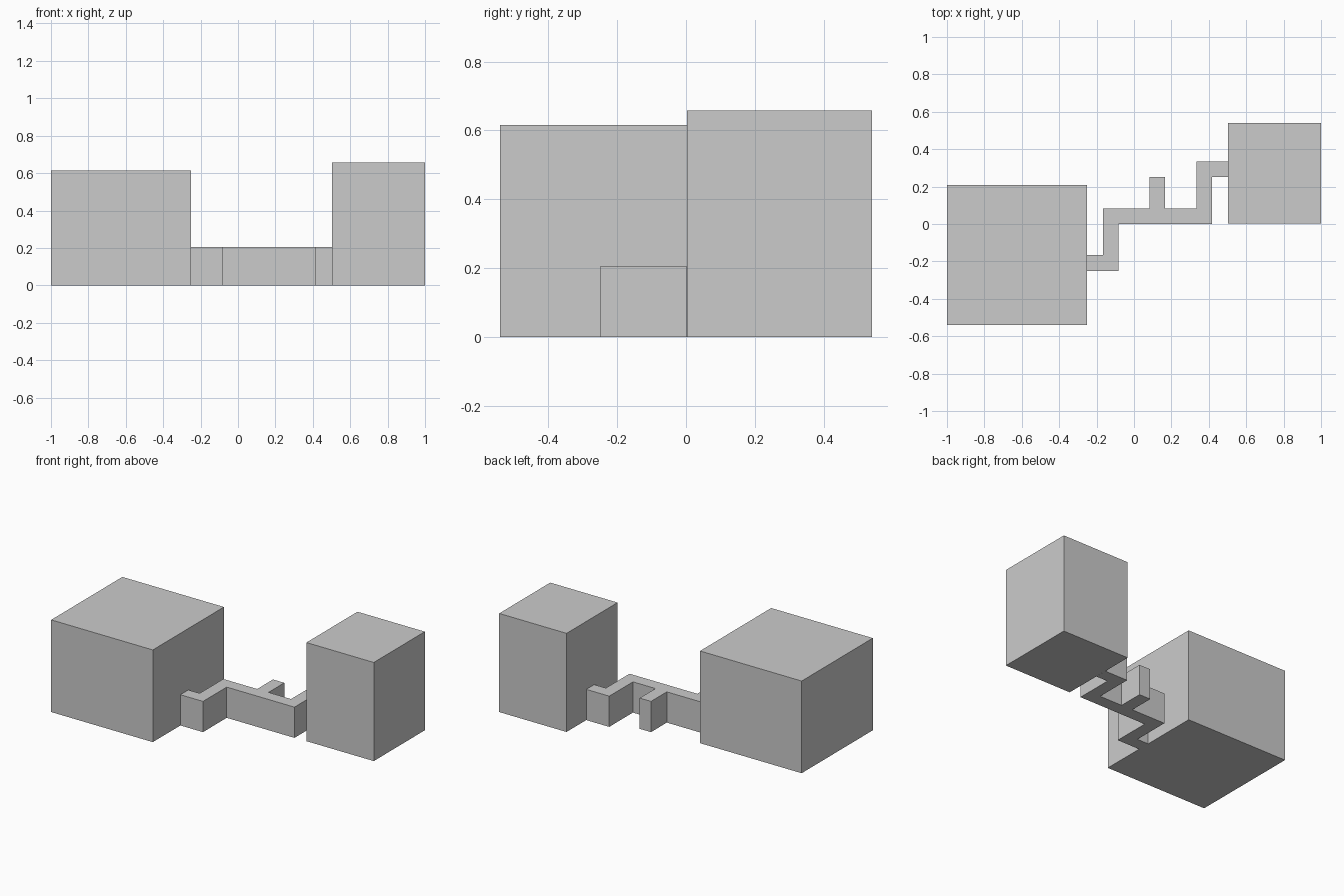
import bpy, bmesh

if "Cube" in bpy.data.objects:
    bpy.data.objects.remove(bpy.data.objects["Cube"])


def prism(name, outline, height):
    """Extrude a floor outline upward from z = 0."""
    bm = bmesh.new()
    base = bm.faces.new([bm.verts.new((x, y, 0)) for x, y in outline])
    ext = bmesh.ops.extrude_face_region(bm, geom=[base], use_keep_orig=True)
    top = [g for g in ext["geom"] if isinstance(g, bmesh.types.BMVert)]
    bmesh.ops.translate(bm, verts=top, vec=(0, 0, height))
    bmesh.ops.recalc_face_normals(bm, faces=bm.faces)
    mesh = bpy.data.meshes.new(name)
    bm.to_mesh(mesh)
    bm.free()
    obj = bpy.data.objects.new(name, mesh)
    bpy.context.collection.objects.link(obj)
    return obj


def block(name, x0, x1, y0, y1, height):
    return prism(name, [(x0, y0), (x1, y0), (x1, y1), (x0, y1)], height)


# Two large rooms
block("large_room", -1.0, -0.25, -0.541, 0.209, 0.615)
block("small_room", 0.503, 1.0, 0.003, 0.541, 0.658)

# Winding corridor with a short side branch, laid out on a twelfth-unit grid
cells = [(-3, -3), (-1, -3), (-1, 0), (5, 0), (5, 3), (6.03, 3), (6.03, 4), (4, 4),
         (4, 1), (2, 1), (2, 3), (1, 3), (1, 1), (-2, 1), (-2, -2), (-3, -2)]
prism("corridor", [(x / 12, y / 12) for x, y in cells], 0.205)
